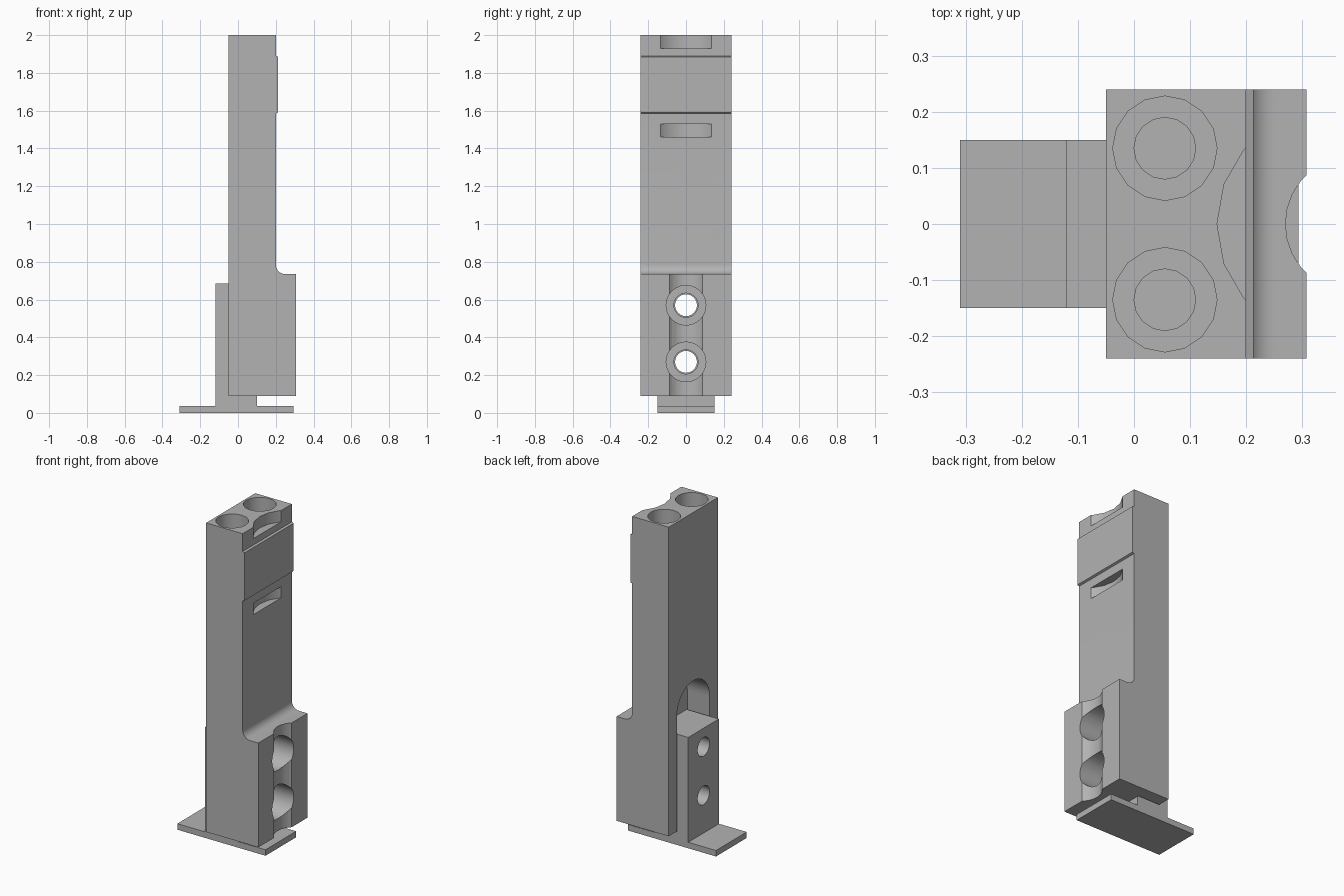
import bpy
import bmesh
from math import sin, cos, pi, radians
from mathutils import Vector

old = bpy.data.objects.get("Cube")
if old:
    bpy.data.objects.remove(old, do_unlink=True)

grey = bpy.data.materials.new("plain grey")
grey.use_nodes = True
colour = (0.45, 0.45, 0.45, 1)
grey.diffuse_color = colour
grey.node_tree.nodes["Principled BSDF"].inputs["Base Color"].default_value = colour


def prism(name, points, axis, low, high):
    """Extrude a flat outline along an axis; outline is (y,z), (x,z) or (x,y)."""
    def place(p, d):
        c = list(p)
        c.insert("xyz".index(axis), d)
        return Vector(c)
    bm = bmesh.new()
    face = bm.faces.new([bm.verts.new(place(p, low)) for p in points])
    new = bmesh.ops.extrude_face_region(bm, geom=[face])["geom"]
    shift = place((0, 0), high - low)
    bmesh.ops.translate(bm, vec=shift, verts=[v for v in new if isinstance(v, bmesh.types.BMVert)])
    bmesh.ops.recalc_face_normals(bm, faces=bm.faces)
    mesh = bpy.data.meshes.new(name)
    bm.to_mesh(mesh)
    bm.free()
    mesh.materials.append(grey)
    obj = bpy.data.objects.new(name, mesh)
    bpy.context.collection.objects.link(obj)
    return obj


def arc(cx, cy, r, start, end, steps):
    angles = [radians(start + (end - start) * i / steps) for i in range(steps + 1)]
    return [(cx + r * cos(a), cy + r * sin(a)) for a in angles]


def circle(cx, cy, r, sides):
    return arc(cx, cy, r, 0, 360, sides)[:-1]


def rect(x0, x1, y0, y1):
    return [(x0, y0), (x1, y0), (x1, y1), (x0, y1)]


def activate(obj):
    bpy.ops.object.select_all(action='DESELECT')
    obj.select_set(True)
    bpy.context.view_layer.objects.active = obj


def combine(obj, other, operation):
    activate(obj)
    mod = obj.modifiers.new(operation.title(), 'BOOLEAN')
    mod.operation = operation
    mod.solver = 'EXACT'
    mod.object = other
    bpy.ops.object.modifier_apply(modifier=mod.name)
    bpy.data.objects.remove(other, do_unlink=True)


def cut(obj, *args):
    combine(obj, prism("cutter", *args), 'DIFFERENCE')


# Body: tall bar with raised pad, filleted foot
outline = [(-0.05, 0.09), (0.307, 0.09), (0.307, 0.735)]
outline += arc(0.25, 0.785, 0.05, 270, 180, 8)
outline += [(0.2, 1.585), (0.213, 1.59), (0.213, 1.885), (0.2, 1.89), (0.2, 2.0), (-0.05, 2.0)]
body = prism("body", outline, "y", -0.24, 0.24)

# Arched slot in the rear that receives the upright
arch = [(-0.16, 0.0)] + [(0.16, 0.0)] + arc(0, 0.8, 0.16, 0, 180, 16)
cut(body, arch, "x", -0.2, 0.103)

# Shallow vertical groove in the foot
cut(body, circle(0.391, 0, 0.121, 28), "z", 0.0, 0.85)

# Curved notches at the top edge and below the pad
for low, high in ((1.93, 2.1), (1.46, 1.53)):
    cut(body, circle(0.355, 0, 0.207, 18), "z", low, high)

# Stepped bores in the top
for side in (-1, 1):
    for r, floor in ((0.093, 1.2), (0.055, 1.08)):
        cut(body, circle(0.055, side * 0.135, r, 16), "z", floor, 2.1)

# Counterbored bolt holes through the foot
bolt_heights = (0.27, 0.57)
for z in bolt_heights:
    cut(body, circle(0, z, 0.105, 32), "x", 0.15, 0.5)
    cut(body, circle(0, z, 0.064, 24), "x", 0.0, 0.5)

# Mounting bracket: base plate with a drilled upright
bracket = prism("bracket", [(-0.31, 0), (0.293, 0), (0.293, 0.037), (0.1, 0.037), (0.1, 0.685),
                            (-0.12, 0.685), (-0.12, 0.037), (-0.31, 0.037)], "y", -0.15, 0.15)
for z in bolt_heights:
    cut(bracket, circle(0, z, 0.058, 24), "x", -0.5, 0.5)

for obj in (body, bracket):
    activate(obj)
    bpy.ops.object.shade_smooth_by_angle(angle=radians(30))
